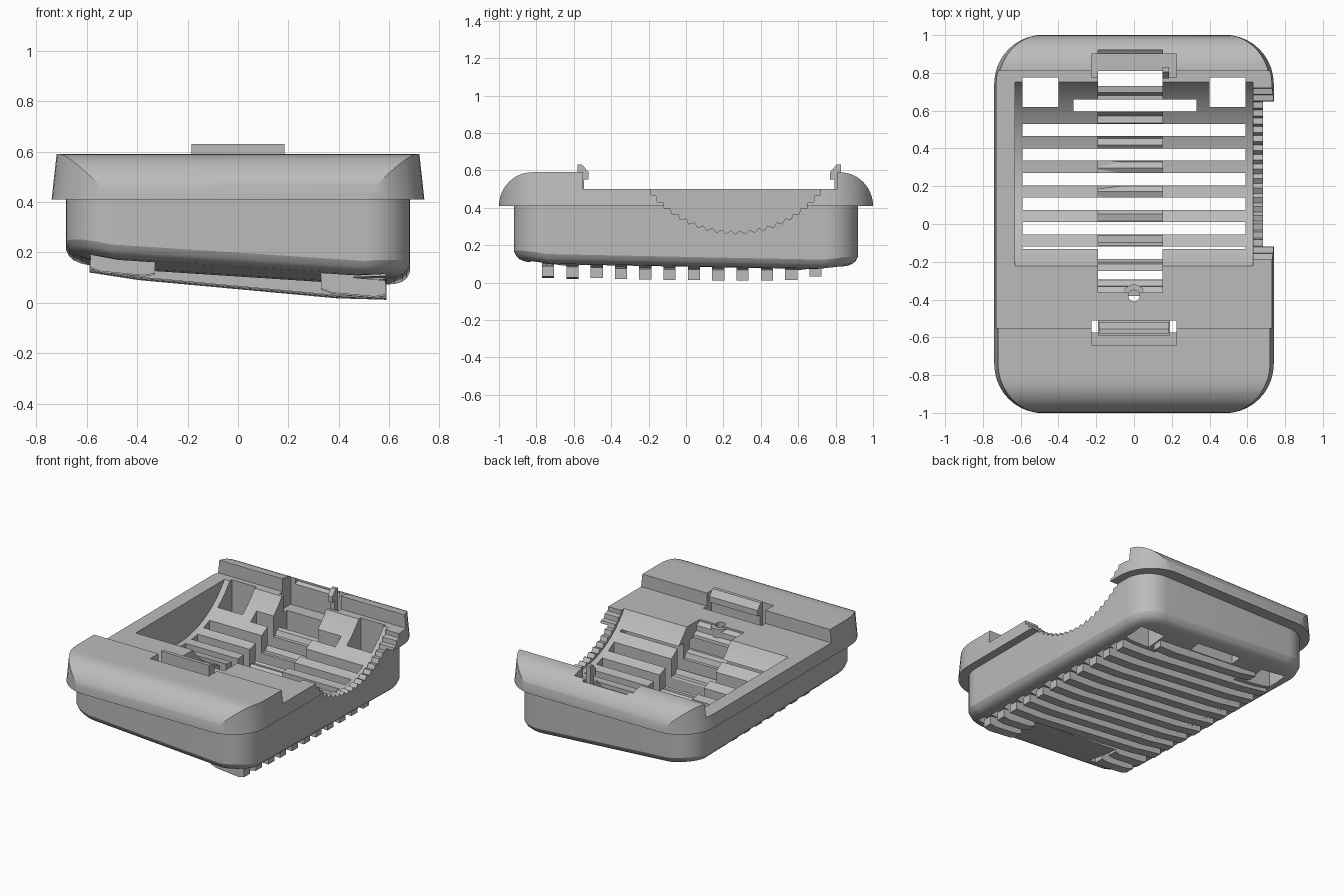
import bpy, bmesh
from math import sin, cos, pi, radians, sqrt

cube = bpy.data.objects.get("Cube")
if cube:
    bpy.data.objects.remove(cube, do_unlink=True)

grey = bpy.data.materials.new("light_grey")
grey.use_nodes = True
grey.diffuse_color = (0.5, 0.5, 0.5, 1)
grey.node_tree.nodes["Principled BSDF"].inputs["Base Color"].default_value = (0.5, 0.5, 0.5, 1)


def finish(name, bm):
    bmesh.ops.recalc_face_normals(bm, faces=bm.faces)
    me = bpy.data.meshes.new(name)
    bm.to_mesh(me)
    bm.free()
    me.materials.append(grey)
    ob = bpy.data.objects.new(name, me)
    bpy.context.collection.objects.link(ob)
    return ob


def loft(name, rings):
    """Closed solid through rings of equal point count."""
    bm = bmesh.new()
    rows = [[bm.verts.new(p) for p in r] for r in rings]
    n = len(rows[0])
    for a, b in zip(rows, rows[1:]):
        for i in range(n):
            j = (i + 1) % n
            bm.faces.new((a[i], a[j], b[j], b[i]))
    bm.faces.new(rows[0])
    bm.faces.new(rows[-1])
    return finish(name, bm)


def prism(name, pts, x0, x1):
    return loft(name, [[(x, y, z) for y, z in pts] for x in (x0, x1)])


def box(name, x0, x1, y0, y1, z0, z1):
    return prism(name, [(y0, z0), (y1, z0), (y1, z1), (y0, z1)], x0, x1)


def boolean(ob, tool, op="DIFFERENCE"):
    mod = ob.modifiers.new(op.lower(), "BOOLEAN")
    mod.operation, mod.solver, mod.object = op, "EXACT", tool
    bpy.context.view_layer.update()
    deps = bpy.context.evaluated_depsgraph_get()
    me = bpy.data.meshes.new_from_object(ob.evaluated_get(deps))
    ob.modifiers.clear()
    ob.data = me
    bpy.data.objects.remove(tool, do_unlink=True)


def plan(hx, hy, r, seg=10):
    """Rounded rectangle outline."""
    pts = []
    for k, (sx, sy) in enumerate(((1, 1), (-1, 1), (-1, -1), (1, -1))):
        for i in range(seg + 1):
            a = (k + i / seg) * pi / 2
            pts.append((sx * (hx - r) + r * cos(a), sy * (hy - r) + r * sin(a)))
    return pts


CY, CZ = 0.265, 0.85


def wheel(r, tooth=0.0, n=72):
    """Round or toothed wheel outline in y and z."""
    k = n * 2
    return [(CY + (r - tooth * (i % 2)) * cos(2 * pi * i / k),
             CZ + (r - tooth * (i % 2)) * sin(2 * pi * i / k)) for i in range(k)]


def underside(x, y):
    t = ((y - 0.1) / 0.92) ** 2
    return 0.08 - 0.065 * x + t * (0.03 + 0.12 * x * x)


# Lower tub with a tilted, softly curved underside
wall = plan(0.683, 0.92, 0.18)
rings = [[(x, y, 0.45) for x, y in wall]]
for inset, lift in ((0, 0.045), (0.012, 0.022), (0.03, 0.008), (0.06, 0)):
    rings.append([(x, y, underside(x, y) + lift)
                  for x, y in plan(0.683 - inset, 0.92 - inset, 0.18 - inset * 0.8)])
for s in (0.75, 0.5, 0.25, 0.03):
    rings.append([(x * s, y * s, underside(x * s, y * s)) for x, y in plan(0.623, 0.86, 0.13)])
base = loft("base_shell", rings)

# Upper rim: rounded ends, stepped middle, drafted sides
top, low, rad = 0.59, 0.41, 0.18
arc = [(0.82 + rad * sin(a), low + rad * cos(a)) for a in [i * pi / 24 for i in range(13)]]
profile = [(-y, z) for y, z in reversed(arc)] + [(-0.55, top), (-0.55, 0.5), (0.81, 0.5), (0.81, top)] + arc
rim = prism("rim", profile, -0.8, 0.8)
draft = loft("rim_plan", [[(x, y, z) for x, y in plan(hx, 1.002, 0.26)]
                          for z, hx in ((0.3, 0.752), (0.7, 0.708))])
boolean(rim, draft, "INTERSECT")
boolean(base, rim, "UNION")

# Bowl, toothed side opening and deep toothed centre channel
boolean(base, prism("bowl", wheel(0.6), -0.63, 0.63))
boolean(base, prism("side_teeth", wheel(0.592, 0.02), 0.61, 0.9))
boolean(base, prism("channel", wheel(0.725, 0.018), -0.19, 0.15))

# Floor slots on an even pitch
PITCH, HALF = 0.13, 0.065
for i in range(-5, 4):
    y = 0.075 + i * PITCH
    boolean(base, box("slot", -0.59, 0.59, y, y + HALF, -0.2, 0.4))
boolean(base, box("back_slot", -0.32, 0.33, 0.595, 0.66, -0.2, 0.6))
boolean(base, box("channel_slot", -0.19, 0.15, 0.73, 0.81, -0.2, 0.7))
for s in (-1, 1):
    xs = sorted((s * 0.4, s * 0.59))
    boolean(base, box("square_hole", *xs, 0.62, 0.775, -0.2, 0.6))
    xs = sorted((s * 0.33, s * 0.585))
    for y in (-0.705, -0.83):
        boolean(base, box("front_slot", *xs, y, y + HALF, -0.2, 0.3))

# Latch pockets and screw hole
boolean(base, box("front_pocket", -0.225, 0.225, -0.64, -0.51, 0.38, 0.8))
boolean(base, box("back_pocket", -0.225, 0.225, 0.775, 0.9, 0.38, 0.8))


def disc(name, r, z0, z1):
    return loft(name, [[(r * cos(i * pi / 12), -0.38 + r * sin(i * pi / 12), z) for i in range(24)]
                       for z in (z0, z1)])


boolean(base, disc("screw_hole", 0.03, -0.2, 0.7))
boss = disc("screw_boss", 0.06, 0.38, 0.49)
boolean(boss, disc("boss_hole", 0.03, 0.3, 0.7))

# Latches: a springy tab with a hook facing the middle
hook = [(0.0, 0.39), (0.035, 0.39), (0.035, 0.55), (0.06, 0.55), (0.06, 0.59), (0.025, 0.63), (0, 0.63)]
front_latch = prism("front_latch", [(-0.58 + d, z) for d, z in hook], -0.185, 0.185)
back_latch = prism("back_latch", [(0.83 - d, z) for d, z in hook], 0.15, 0.185)
boolean(base, box("latch_root", -0.19, 0.19, -0.59, -0.51, 0.32, 0.4), "UNION")


# Ribs standing below the floor between the slots
def rib(name, x0, x1, y0):
    def foot(x, y):
        return max(0.0, 0.054 - 0.092 * x + 0.02 * (y - 0.25) ** 2)
    rings = []
    for k in range(7):
        x = x0 + (x1 - x0) * k / 6
        lift = 0.012 if k in (0, 6) else 0
        lo, hi = foot(x, y0) + lift, foot(x, y0) + 0.068
        rings.append([(x, y0, lo), (x, y0 + HALF, lo), (x, y0 + HALF, hi), (x, y0, hi)])
    return loft(name, rings)


parts = [base, boss, front_latch, back_latch]
for i in range(12):
    y = -0.77 + i * PITCH
    if i < 2:
        parts += [rib("front_rib_right", -0.585, -0.33, y), rib("front_rib_left", 0.33, 0.585, y)]
    elif i < 11:
        parts.append(rib("floor_rib", -0.59, 0.59, y))
    else:
        parts.append(rib("back_rib", -0.39, 0.39, y))

# Smooth the rounded walls, keep edges crisp
bpy.ops.object.select_all(action="DESELECT")
for ob in parts:
    ob.select_set(True)
bpy.context.view_layer.objects.active = base
bpy.ops.object.shade_smooth_by_angle(angle=radians(25))
